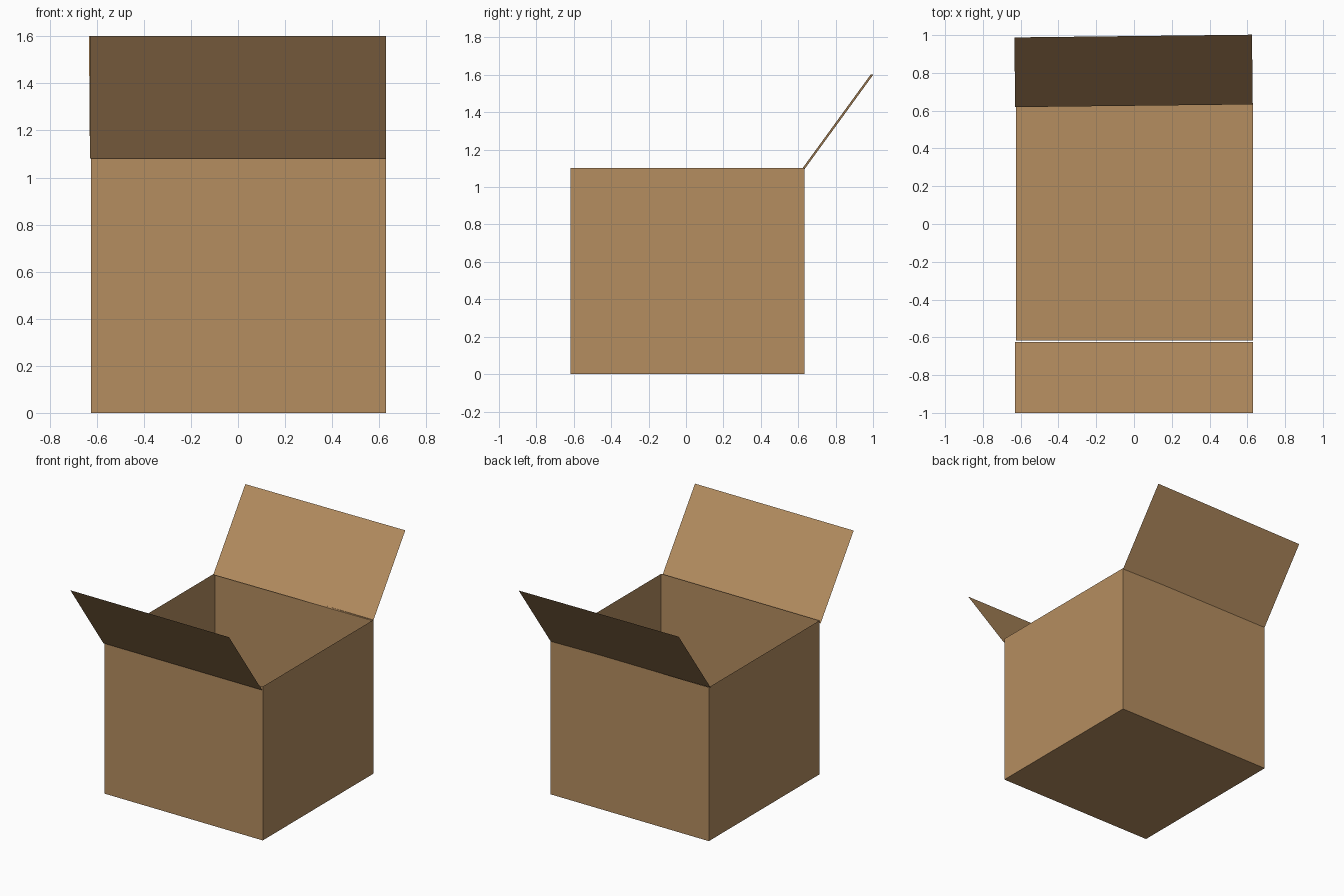
import bpy, bmesh
from mathutils import Matrix, Vector

if "Cube" in bpy.data.objects:
    bpy.data.objects.remove(bpy.data.objects["Cube"])

card = bpy.data.materials.new("cardboard")
card.diffuse_color = (0.462, 0.268, 0.117, 1)
card.use_nodes = True
card.node_tree.nodes["Principled BSDF"].inputs["Base Color"].default_value = card.diffuse_color


def make_object(name, bm):
    mesh = bpy.data.meshes.new(name)
    bm.to_mesh(mesh)
    bm.free()
    mesh.materials.append(card)
    obj = bpy.data.objects.new(name, mesh)
    bpy.context.collection.objects.link(obj)
    return obj


def flap(name, hinge, rise, half_width):
    """Thin sheet from a hinge line (y, z), leaning out by rise (dy, dz)."""
    bm = bmesh.new()
    y, z = hinge
    dy, dz = rise
    pts = [(-half_width, y, z), (half_width, y, z),
           (half_width, y + dy, z + dz), (-half_width, y + dy, z + dz)]
    bm.faces.new([bm.verts.new(p) for p in pts])
    return make_object(name, bm)


# Open box: a cube shell without its top
bm = bmesh.new()
bmesh.ops.create_cube(bm, size=1, matrix=Matrix.Translation((0.002, 0.008, 0.551))
                      @ Matrix.Diagonal((1.254, 1.252, 1.102, 1)))
bmesh.ops.delete(bm, geom=[f for f in bm.faces if f.normal.z > 0.5],
                 context='FACES_ONLY')
make_object("box_body", bm)

# Front flap, hinged just outside the front wall
flap("front_flap", (-0.626, 1.08), (-0.374, 0.522), 0.629)

# Back flap, twisted very slightly about the vertical axis
back = flap("back_flap", (0.626, 1.095), (0.369, 0.507), 0.629)
back.data.transform(Matrix.Rotation(0.0115, 4, 'Z'))
back.location.x = 0.007
